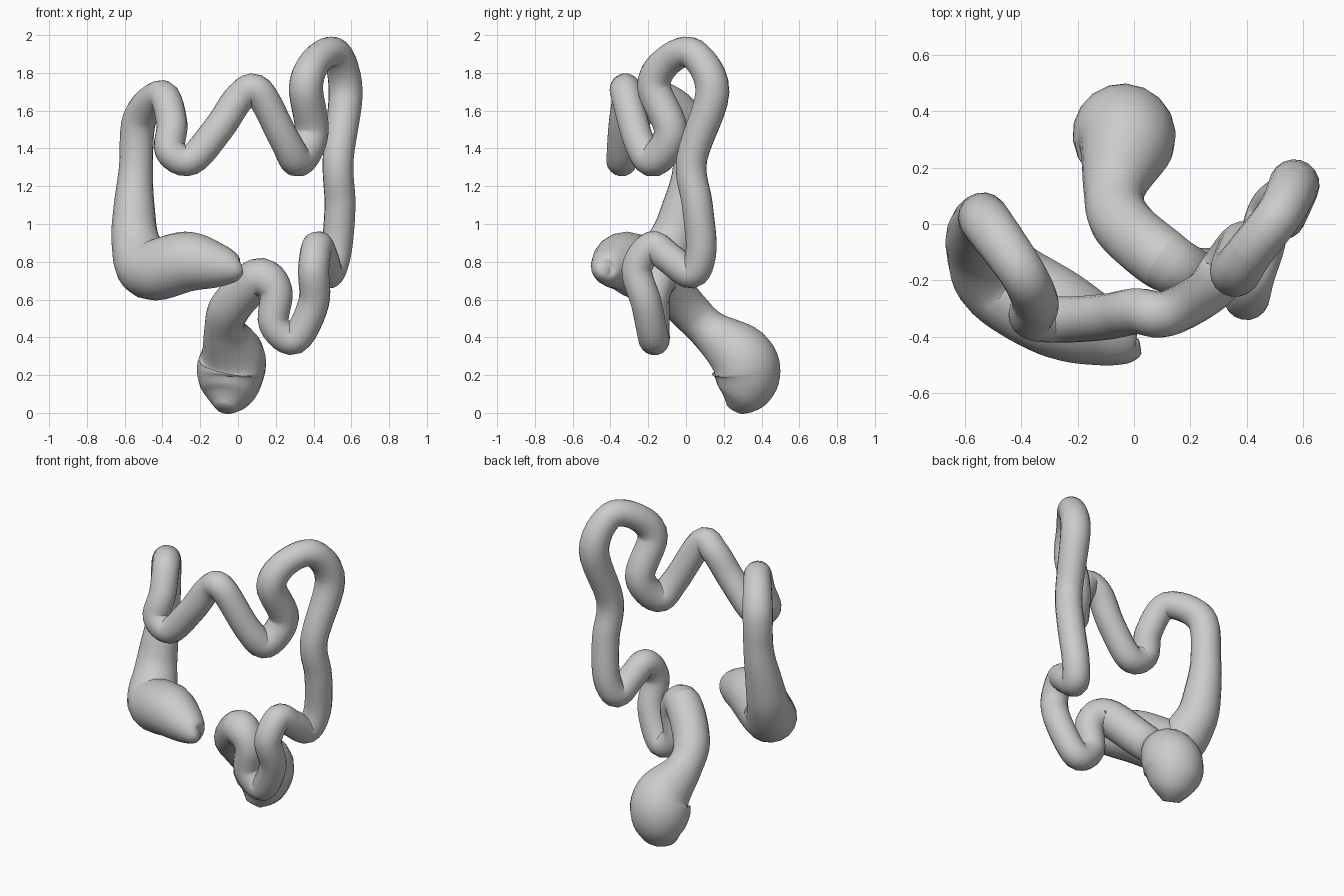
import bpy
import bmesh
import math
from mathutils import Vector

SIDES = 18
STEPS = 6
TUBE_RADIUS = 8.2

default_cube = bpy.data.objects.get("Cube")
if default_cube:
    bpy.data.objects.remove(default_cube, do_unlink=True)

# One plain grey for the whole model
grey = bpy.data.materials.new("soft grey")
grey.use_nodes = True
colour = (0.6, 0.6, 0.6, 1.0)
grey.diffuse_color = colour
grey.node_tree.nodes["Principled BSDF"].inputs["Base Color"].default_value = colour

# Centre lines in hundredths of a unit: x, y, z and, where it is swollen, radius
pouch = [(2, -43, 76, 2), (-1, -43, 76, 7), (-11, -39, 78, 12),
         (-27, -32, 80, 16), (-47, -20, 76, 16), (-54, -8, 90, 13)]
rising = [(-55, -2, 108, 11), (-54, 2, 130, 9), (-52, 0, 156, 9),
          (-40, -17, 168)]
cross = [(-35, -28, 153), (-36, -33, 139), (-25, -34, 134), (-10, -33, 151),
         (1, -31, 167), (11, -32, 170), (25, -25, 144), (32, -17, 134, 9),
         (39, -8, 149, 9), (36, -17, 173, 9)]
falling = [(42, -9, 187), (52, 4, 190), (57, 14, 170, 9), (53, 3, 134),
           (54, 6, 110), (52, 8, 86), (48, 3, 74)]
winding = [(45, -9, 82), (42, -18, 88), (40, -26, 76), (40, -21, 58),
           (30, -17, 39), (19, -17, 47), (20, -17, 64, 9)]
bulb = [(11, -13, 71, 11), (-4, 0, 56, 11), (-7, 12, 44, 11),
        (-3, 28, 31, 17), (-4, 32, 21, 18), (-5, 30, 10, 14), (-7, 26, 2, 5)]

sections = {"pouch_and_tip": pouch, "rising_tube": rising, "cross_tube": cross,
            "falling_tube": falling, "winding_tube": winding, "end_bulb": bulb}


def path_point(x, y, z, radius=TUBE_RADIUS):
    return Vector((x, y, z, radius)) / 100


def spline(a, b, c, d, t):
    """Smooth step from b to c."""
    return (b * 2 + (c - a) * t + (a * 2 - b * 5 + c * 4 - d) * t ** 2
            + (b * 3 - a - c * 3 + d) * t ** 3) / 2


def sample_path(points):
    samples = []
    last = len(points) - 1
    for i in range(last):
        a, b = points[max(i - 1, 0)], points[i]
        c, d = points[i + 1], points[min(i + 2, last)]
        samples += [spline(a, b, c, d, k / STEPS) for k in range(STEPS)]
    return samples + [points[last]]


def make_rings(samples):
    """Circles across the path, carried along without twisting."""
    rings = []
    side = Vector((0, 0, 1))
    last = len(samples) - 1
    for i, sample in enumerate(samples):
        ahead, behind = samples[min(i + 1, last)], samples[max(i - 1, 0)]
        along = (ahead - behind).to_3d().normalized()
        side = (side - along * side.dot(along)).normalized()
        other = along.cross(side)
        ring = []
        for k in range(SIDES):
            angle = math.tau * k / SIDES
            offset = side * math.cos(angle) + other * math.sin(angle)
            ring.append(sample.to_3d() + offset * sample.w)
        rings.append(ring)
    return rings


def build_tube(name, rings, cap_start, cap_end):
    bm = bmesh.new()
    loops = [[bm.verts.new(co) for co in ring] for ring in rings]
    for low, high in zip(loops, loops[1:]):
        for k in range(SIDES):
            n = (k + 1) % SIDES
            bm.faces.new((low[k], low[n], high[n], high[k]))
    if cap_start:
        bm.faces.new(reversed(loops[0]))
    if cap_end:
        bm.faces.new(loops[-1])
    mesh = bpy.data.meshes.new(name)
    bm.to_mesh(mesh)
    bm.free()
    mesh.materials.append(grey)
    obj = bpy.data.objects.new(name, mesh)
    bpy.context.collection.objects.link(obj)
    bpy.ops.object.select_all(action='DESELECT')
    obj.select_set(True)
    bpy.context.view_layer.objects.active = obj
    bpy.ops.object.shade_smooth_by_angle(angle=math.radians(50))


# Sample one continuous path, then cut it into sections sharing their end rings
path = [path_point(*p) for points in sections.values() for p in points]
all_rings = make_rings(sample_path(path))
final = len(all_rings) - 1
start = 0
for name, points in sections.items():
    end = min(start + len(points) * STEPS, final)
    build_tube(name, all_rings[start:end + 1], start == 0, end == final)
    start = end
